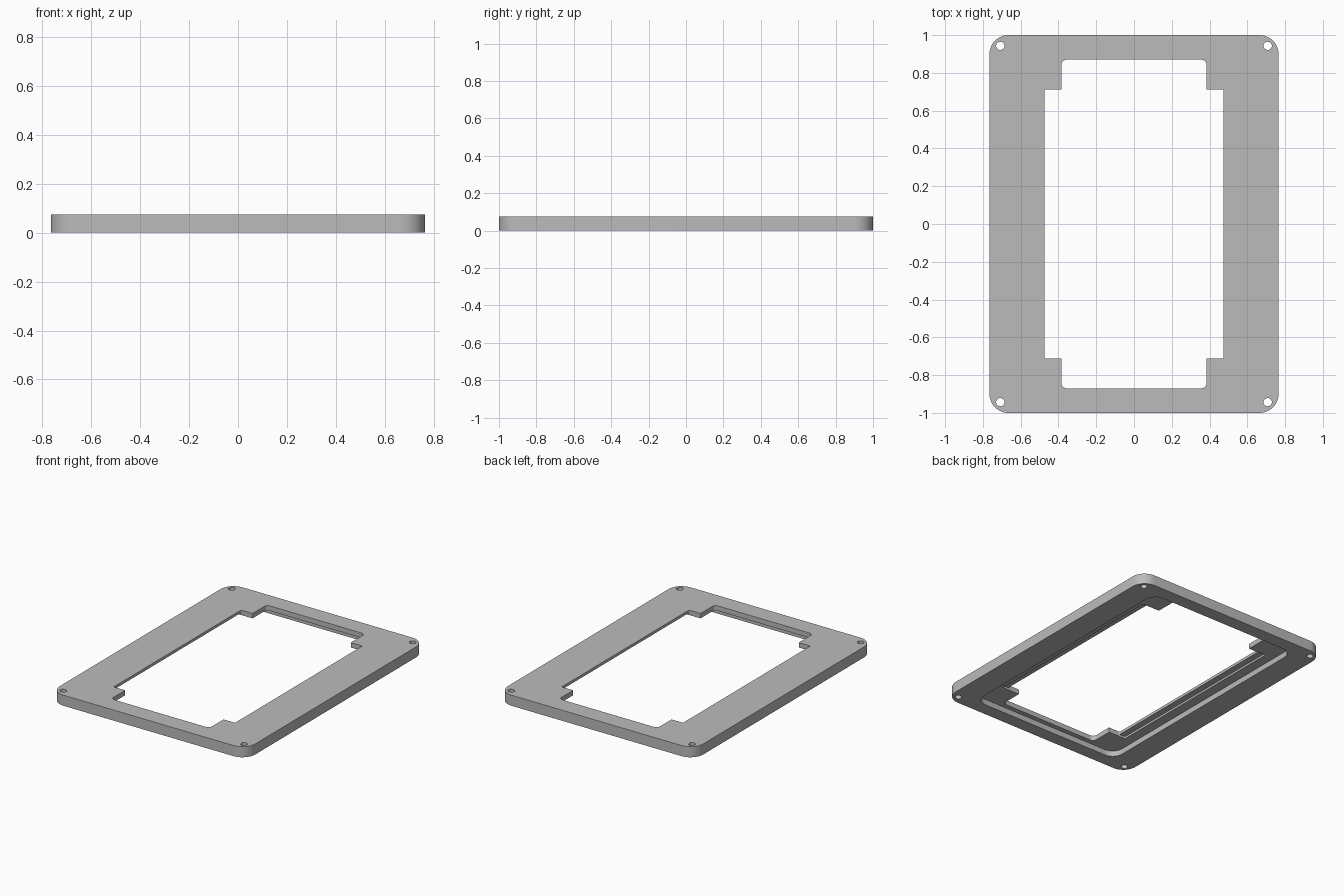
import bpy
import bmesh
from math import cos, sin, pi, radians

cube = bpy.data.objects.get("Cube")
if cube:
    bpy.data.objects.remove(cube, do_unlink=True)

THICK = 0.075

grey = bpy.data.materials.new("light grey")
grey.use_nodes = True
colour = (0.5, 0.5, 0.5, 1)
grey.diffuse_color = colour
grey.node_tree.nodes["Principled BSDF"].inputs["Base Color"].default_value = colour


def rounded_rect(hx, hy, r, steps=12):
    """Outline of a rounded rectangle, counter-clockwise."""
    pts = []
    for k, (sx, sy) in enumerate([(1, 1), (-1, 1), (-1, -1), (1, -1)]):
        for i in range(steps + 1):
            a = (k + i / steps) * pi / 2
            pts.append((sx * (hx - r) + r * cos(a), sy * (hy - r) + r * sin(a)))
    return pts


def slab(name, outline, z0, z1):
    """Extrude a flat outline between two heights."""
    bm = bmesh.new()
    face = bm.faces.new([bm.verts.new((x, y, z0)) for x, y in outline])
    top = bmesh.ops.extrude_face_region(bm, geom=[face])["geom"]
    bmesh.ops.translate(bm, vec=(0, 0, z1 - z0),
                        verts=[v for v in top if isinstance(v, bmesh.types.BMVert)])
    bmesh.ops.recalc_face_normals(bm, faces=bm.faces)
    mesh = bpy.data.meshes.new(name)
    bm.to_mesh(mesh)
    bm.free()
    obj = bpy.data.objects.new(name, mesh)
    bpy.context.collection.objects.link(obj)
    return obj


def cut(target, outline, z0, z1):
    """Subtract a slab from the target and discard the cutter."""
    cutter = slab("cutter", outline, z0, z1)
    cutter.hide_render = True
    mod = target.modifiers.new("cut", "BOOLEAN")
    mod.operation = "DIFFERENCE"
    mod.solver = "EXACT"
    mod.object = cutter
    bpy.context.view_layer.objects.active = target
    bpy.ops.object.modifier_apply(modifier=mod.name)
    bpy.data.objects.remove(cutter, do_unlink=True)


# Outer plate with rounded corners
frame = slab("bezel_frame", rounded_rect(0.765, 1.0, 0.1), 0, THICK)

# Wide shallow recess in the underside
cut(frame, rounded_rect(0.59, 0.905, 0.08), -0.05, 0.04)

# Deeper pocket behind the long edges of the window
cut(frame, rounded_rect(0.52, 0.712, 0.01), -0.05, 0.055)

# Window: a wide opening plus a narrower one reaching the ends
cut(frame, rounded_rect(0.475, 0.712, 0.008), -0.05, 0.12)
cut(frame, rounded_rect(0.385, 0.87, 0.03), -0.05, 0.12)

# Screw holes in the corners
for sx in (-1, 1):
    for sy in (-1, 1):
        hole = [(sx * 0.708 + 0.022 * cos(i * pi / 12),
                 sy * 0.943 + 0.022 * sin(i * pi / 12)) for i in range(24)]
        cut(frame, hole, -0.05, 0.12)

frame.data.materials.clear()
frame.data.materials.append(grey)
for p in frame.data.polygons:
    p.material_index = 0

bpy.ops.object.select_all(action="DESELECT")
frame.select_set(True)
bpy.context.view_layer.objects.active = frame
bpy.ops.object.shade_smooth_by_angle(angle=radians(30))
